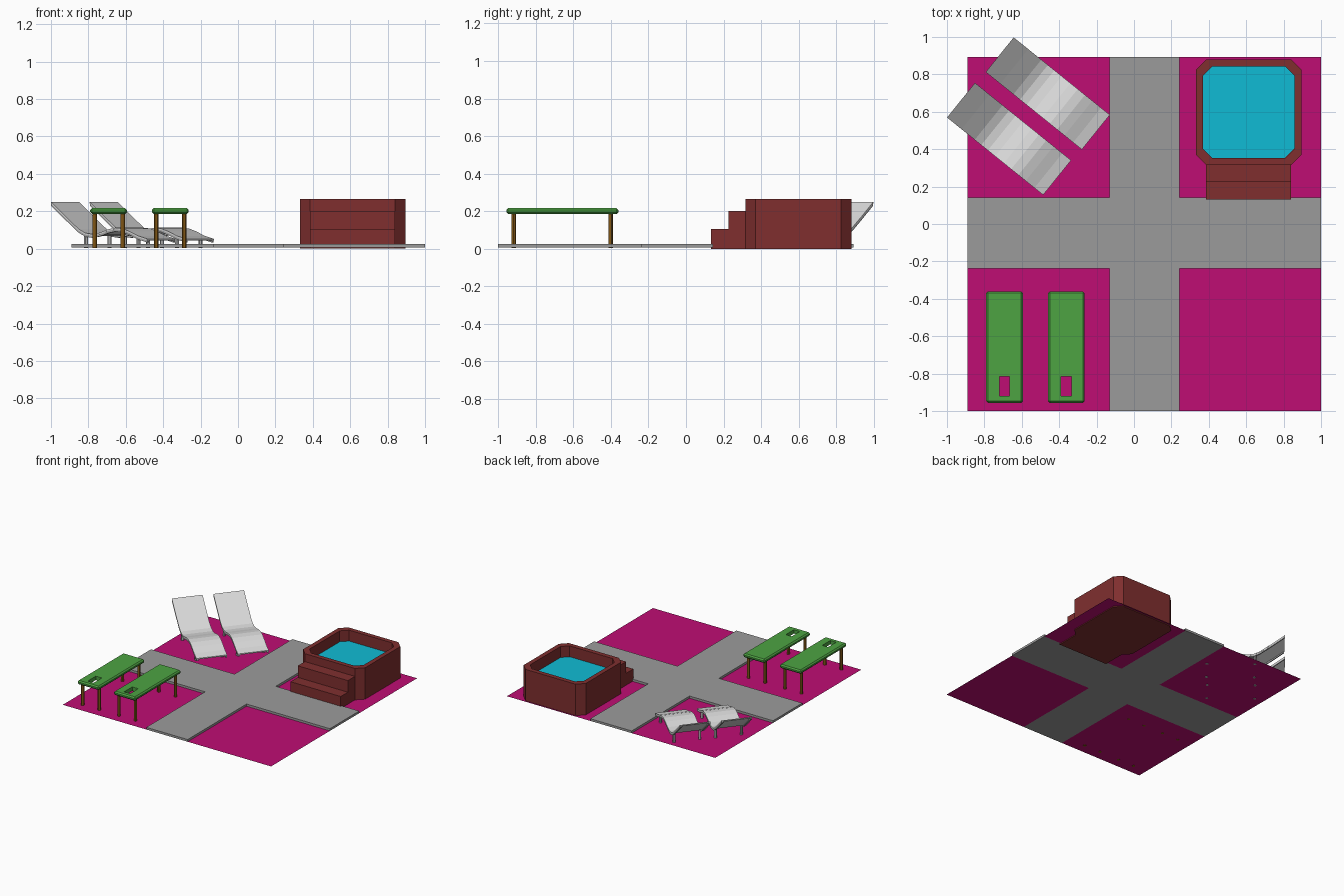
import bpy
import bmesh
import math
from mathutils import Matrix, Vector

cube = bpy.data.objects.get("Cube")
if cube:
    bpy.data.objects.remove(cube, do_unlink=True)


def material(name, r, g, b):
    m = bpy.data.materials.new(name)
    m.use_nodes = True
    m.diffuse_color = (r, g, b, 1)
    m.node_tree.nodes["Principled BSDF"].inputs["Base Color"].default_value = (r, g, b, 1)
    return m


PINK = material("magenta floor", 0.52, 0.004, 0.175)
GREY = material("path grey", 0.33, 0.33, 0.33)
WOOD = material("red brown wood", 0.215, 0.028, 0.028)
WATER = material("water blue", 0.005, 0.5, 0.66)
GREEN = material("table green", 0.075, 0.37, 0.055)
GOLD = material("golden brown", 0.22, 0.095, 0.008)
PALE = material("pale grey", 0.72, 0.72, 0.72)
FRAME = material("frame grey", 0.42, 0.42, 0.42)


def finish(name, bm, mat):
    bmesh.ops.recalc_face_normals(bm, faces=bm.faces)
    mesh = bpy.data.meshes.new(name)
    bm.to_mesh(mesh)
    bm.free()
    mesh.materials.append(mat)
    ob = bpy.data.objects.new(name, mesh)
    bpy.context.collection.objects.link(ob)
    return ob


def prism(name, points, offset, mat, matrix=None):
    """Extrude a polygon of 3D points along offset."""
    bm = bmesh.new()
    face = bm.faces.new([bm.verts.new(p) for p in points])
    new = bmesh.ops.extrude_face_region(bm, geom=[face], use_keep_orig=True)["geom"]
    verts = [v for v in new if isinstance(v, bmesh.types.BMVert)]
    bmesh.ops.translate(bm, vec=offset, verts=verts)
    if matrix:
        bm.transform(matrix)
    return finish(name, bm, mat)


def box(name, x0, x1, y0, y1, z0, z1, mat, bevel=0):
    bm = bmesh.new()
    bmesh.ops.create_cube(bm, size=1)
    bm.transform(Matrix.Translation(((x0 + x1) / 2, (y0 + y1) / 2, (z0 + z1) / 2))
                 @ Matrix.Diagonal((x1 - x0, y1 - y0, z1 - z0, 1)))
    if bevel:
        bmesh.ops.bevel(bm, geom=bm.edges[:], offset=bevel, segments=1, affect='EDGES')
    return finish(name, bm, mat)


def post(name, x, y, z0, z1, radius, mat, matrix=None):
    bm = bmesh.new()
    bmesh.ops.create_cone(bm, cap_ends=True, segments=12, radius1=radius,
                          radius2=radius, depth=z1 - z0)
    bm.transform((matrix or Matrix()) @ Matrix.Translation((x, y, (z0 + z1) / 2)))
    ob = finish(name, bm, mat)
    bpy.context.view_layer.objects.active = ob
    ob.select_set(True)
    bpy.ops.object.shade_smooth_by_angle()
    ob.select_set(False)
    return ob


# Floor quarters and crossing paths
GROUND, PATH_TOP = 0.007, 0.025
XS = (-0.89, -0.132, 0.243, 1.0)
YS = (-1.0, -0.237, 0.143, 0.893)
for i in (0, 2):
    for j in (0, 2):
        corners = [(XS[i], YS[j]), (XS[i + 1], YS[j]), (XS[i + 1], YS[j + 1]), (XS[i], YS[j + 1])]
        bm = bmesh.new()
        bm.faces.new([bm.verts.new((x, y, GROUND)) for x, y in corners])
        finish(f"floor_{'left' if i else 'right'}_{'back' if j else 'front'}", bm, PINK)

cross = [(1, 0), (2, 0), (2, 1), (3, 1), (3, 2), (2, 2), (2, 3), (1, 3), (1, 2), (0, 2), (0, 1), (1, 1)]
prism("paths", [(XS[i], YS[j], GROUND) for i, j in cross], (0, 0, PATH_TOP - GROUND), GREY)


# Hot tub: chamfered shell, water and steps
def octagon(half, cut, z):
    cx, cy = 0.613, 0.598
    k = half - cut
    ring = [(half, -k), (half, k), (k, half), (-k, half), (-half, k), (-half, -k), (-k, -half), (k, -half)]
    return [(cx + x, cy + y, z) for x, y in ring]


bm = bmesh.new()
rings = [[bm.verts.new(p) for p in octagon(*spec)] for spec in
         ((0.282, 0.055, 0), (0.282, 0.055, 0.265), (0.245, 0.05, 0.265), (0.245, 0.05, 0.17))]
for low, high in zip(rings, rings[1:]):
    for k in range(8):
        bm.faces.new((low[k], low[k - 1], high[k - 1], high[k]))
bm.faces.new(rings[0])
bm.faces.new(rings[-1])
finish("tub_shell", bm, WOOD)
prism("tub_water", octagon(0.2445, 0.05, 0.171), (0, 0, 0.005), WATER)
box("tub_step_lower", 0.385, 0.84, 0.132, 0.225, 0, 0.105, WOOD)
box("tub_step_upper", 0.385, 0.84, 0.225, 0.317, 0, 0.2, WOOD)

# Massage tables with a face opening
for side, cx in (("right", -0.692), ("left", -0.362)):
    top = box(f"table_top_{side}", cx - 0.098, cx + 0.098, -0.957, -0.36, 0.185, 0.217, GREEN, 0.01)
    cutter = box("opening_cutter", cx - 0.027, cx + 0.027, -0.92, -0.815, 0.1, 0.3, GREEN)
    cutter.hide_render = True
    cut = top.modifiers.new("opening", 'BOOLEAN')
    cut.operation = 'DIFFERENCE'
    cut.object = cutter
    bpy.context.view_layer.objects.active = top
    bpy.ops.object.modifier_apply(modifier=cut.name)
    bpy.data.objects.remove(cutter, do_unlink=True)
    for dx in (-0.075, 0.075):
        for y in (-0.918, -0.402):
            post(f"table_leg_{side}", cx + dx, y, 0.005, 0.19, 0.012, GOLD)

# Sun loungers: curved profile along local x, width along local y
curve = [(0, 0.25), (0.1, 0.172), (0.19, 0.105), (0.235, 0.084), (0.28, 0.078), (0.33, 0.085),
         (0.39, 0.103), (0.44, 0.112), (0.49, 0.108), (0.54, 0.092), (0.6, 0.068), (0.66, 0.053)]


def strip(name, y, width, top, bottom, mat, matrix):
    outline = [(s, y, z + top) for s, z in curve] + [(s, y, z + bottom) for s, z in reversed(curve)]
    prism(name, outline, (0, width, 0), mat, matrix)


ANGLE = math.atan2(-0.415, 0.515)
for side, x, y in (("right", -0.925, 0.662), ("left", -0.718, 0.905)):
    place = Matrix.Translation(Vector((x, y, 0))) @ Matrix.Rotation(ANGLE, 4, 'Z')
    strip(f"lounger_bed_{side}", -0.119, 0.238, 0, -0.009, PALE, place)
    for edge in (-1, 1):
        strip(f"lounger_rail_{side}", edge * 0.111 - 0.007, 0.014, -0.008, -0.02, FRAME, place)
        for s, z in ((0.225, 0.08), (0.585, 0.062)):
            post(f"lounger_leg_{side}", s, edge * 0.1, 0.004, z, 0.011, FRAME, place)
